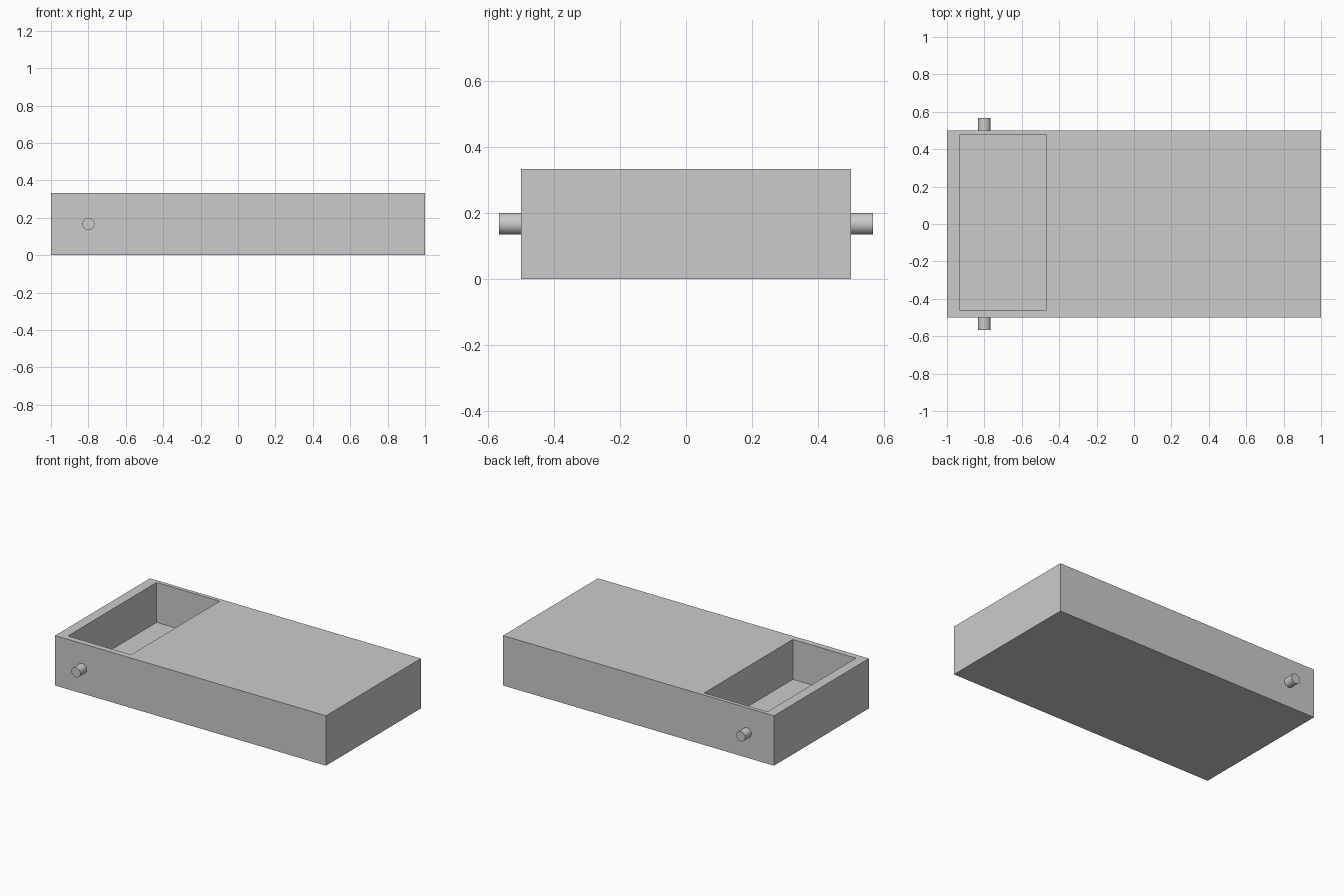
import bpy
import bmesh
import math
from mathutils import Matrix, Vector

if "Cube" in bpy.data.objects:
    bpy.data.objects.remove(bpy.data.objects["Cube"], do_unlink=True)

GREY = (0.6, 0.6, 0.6, 1.0)
grey = bpy.data.materials.new("plain_grey")
grey.use_nodes = True
grey.diffuse_color = GREY
grey.node_tree.nodes["Principled BSDF"].inputs["Base Color"].default_value = GREY


def add_object(name, bm):
    mesh = bpy.data.meshes.new(name)
    bm.to_mesh(mesh)
    bm.free()
    mesh.materials.append(grey)
    obj = bpy.data.objects.new(name, mesh)
    bpy.context.collection.objects.link(obj)
    return obj


def add_box(name, low, high):
    low, high = Vector(low), Vector(high)
    bm = bmesh.new()
    place = Matrix.Translation((low + high) / 2) @ Matrix.Diagonal((*(high - low), 1))
    bmesh.ops.create_cube(bm, size=1, matrix=place)
    return add_object(name, bm)


# Solid block with a rectangular pocket cut into the top
body = add_box("body", (-1, -0.5, 0), (1, 0.5, 0.333))
cutter = add_box("pocket_cutter", (-0.933, -0.46, 0.067), (-0.467, 0.475, 0.5))
cutter.hide_render = True
cut = body.modifiers.new("pocket", "BOOLEAN")
cut.operation = "DIFFERENCE"
cut.solver = "EXACT"
cut.object = cutter
bpy.context.view_layer.objects.active = body
body.select_set(True)
bpy.ops.object.modifier_apply(modifier=cut.name)
bpy.data.objects.remove(cutter, do_unlink=True)

# Round pivot pegs on the two long sides
for side, name in ((-1, "front_peg"), (1, "back_peg")):
    bm = bmesh.new()
    place = Matrix.Translation((-0.8, side * 0.533, 0.167)) @ Matrix.Rotation(math.pi / 2, 4, "X")
    bmesh.ops.create_cone(bm, cap_ends=True, segments=48, radius1=0.033,
                          radius2=0.033, depth=0.067, matrix=place)
    peg = add_object(name, bm)
    bpy.ops.object.select_all(action="DESELECT")
    peg.select_set(True)
    bpy.context.view_layer.objects.active = peg
    bpy.ops.object.shade_smooth_by_angle(angle=math.radians(30))
